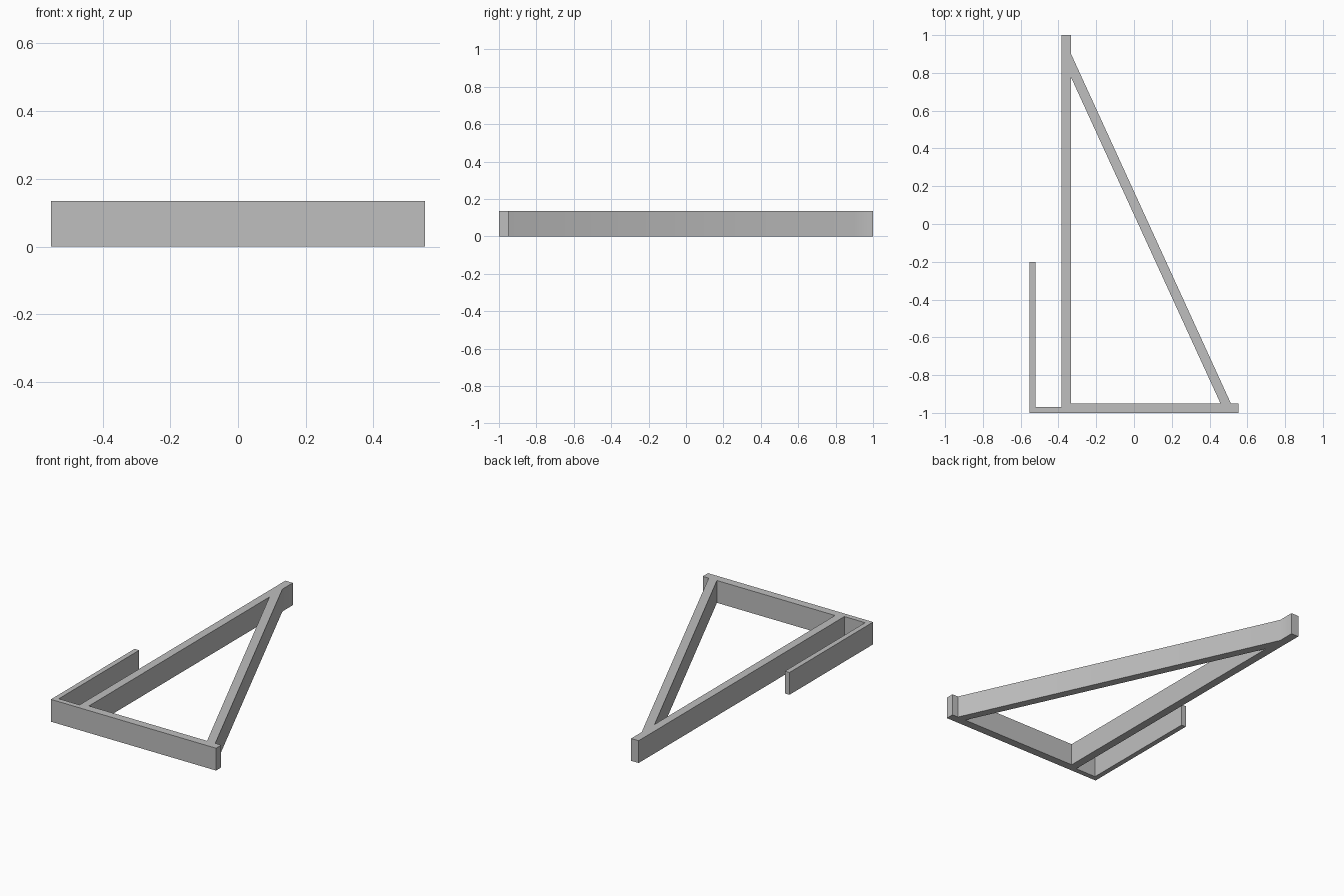
import bpy
import bmesh
import math

cube = bpy.data.objects.get("Cube")
if cube:
    bpy.data.objects.remove(cube, do_unlink=True)

HEIGHT = 0.135

# Single plain grey
grey = bpy.data.materials.new("plain_grey")
grey.use_nodes = True
colour = (0.52, 0.52, 0.52, 1)
grey.diffuse_color = colour
grey.node_tree.nodes["Principled BSDF"].inputs["Base Color"].default_value = colour

# Outline: base bar, toe, diagonal brace, upright and side clip arm
outline = [
    (-0.553, -1), (0.553, -1), (0.553, -0.95), (0.513, -0.95),
    (-0.333, 0.9), (-0.333, 1), (-0.383, 1), (-0.383, -0.968),
    (-0.522, -0.968), (-0.522, -0.2), (-0.553, -0.2),
]
# Triangular opening between base, upright and brace
opening = [(-0.333, -0.95), (0.458, -0.95), (-0.333, 0.776)]


def extrude_profile(name, loops, height, material):
    """Fill closed loops (inner ones become holes) and extrude upwards."""
    bm = bmesh.new()
    for loop in loops:
        verts = [bm.verts.new((x, y, 0)) for x, y in loop]
        for a, b in zip(verts, verts[1:] + verts[:1]):
            bm.edges.new((a, b))
    bmesh.ops.triangle_fill(bm, edges=bm.edges[:], use_beauty=True, use_dissolve=False)
    result = bmesh.ops.extrude_face_region(bm, geom=bm.faces[:], use_keep_orig=True)
    top = [g for g in result["geom"] if isinstance(g, bmesh.types.BMVert)]
    bmesh.ops.translate(bm, verts=top, vec=(0, 0, height))
    bmesh.ops.recalc_face_normals(bm, faces=bm.faces[:])
    mesh = bpy.data.meshes.new(name)
    bm.to_mesh(mesh)
    bm.free()
    mesh.materials.append(material)
    obj = bpy.data.objects.new(name, mesh)
    bpy.context.collection.objects.link(obj)
    return obj


bracket = extrude_profile("triangular_bracket", [outline, opening], HEIGHT, grey)

# Soften only the shallow bend where the brace meets the upright
bpy.ops.object.select_all(action="DESELECT")
bracket.select_set(True)
bpy.context.view_layer.objects.active = bracket
bpy.ops.object.shade_smooth_by_angle(angle=math.radians(30))
